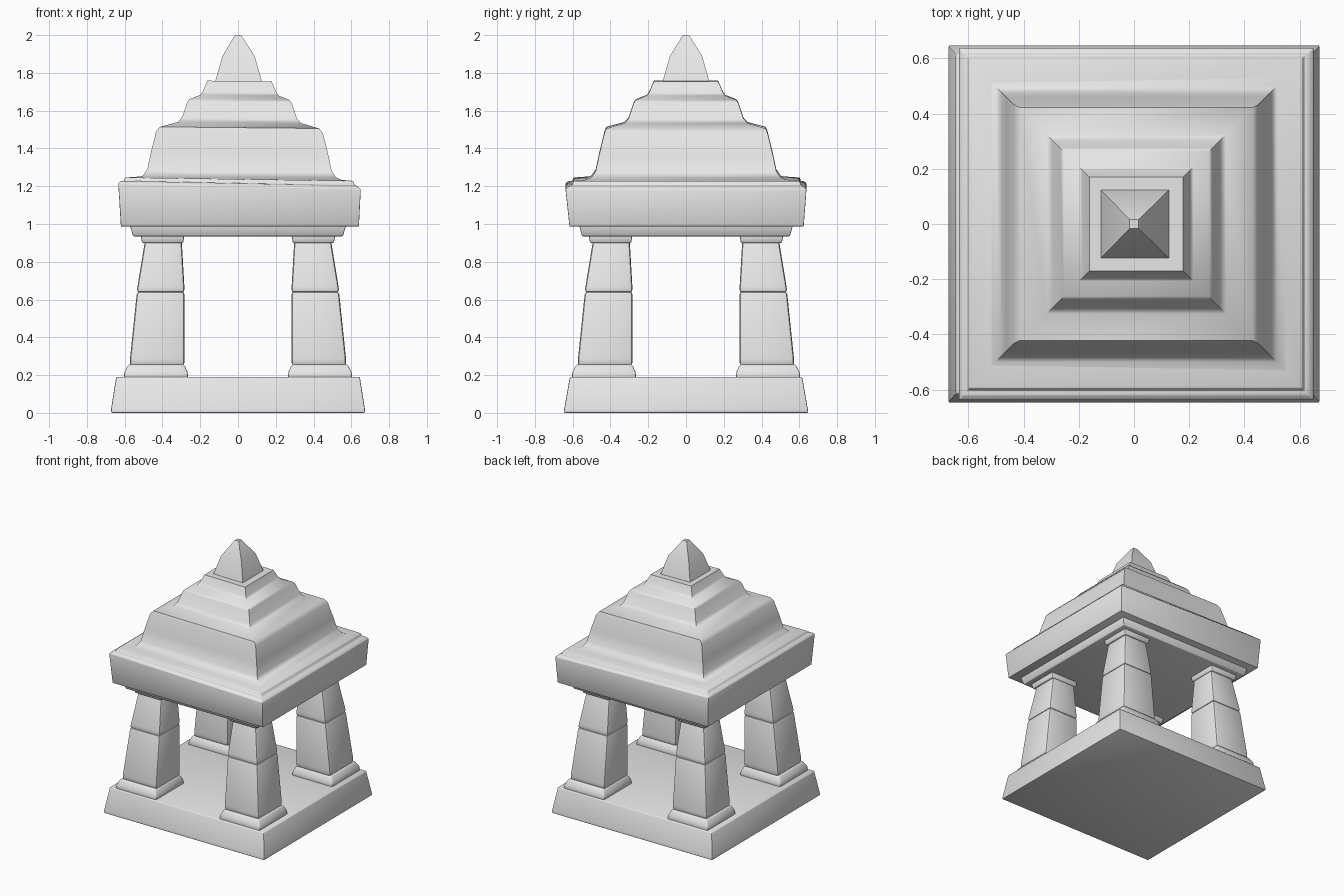
import bpy, bmesh, math

cube = bpy.data.objects.get("Cube")
if cube:
    bpy.data.objects.remove(cube, do_unlink=True)

stone = bpy.data.materials.new("grey_stone")
stone.use_nodes = True
GREY = (0.8, 0.8, 0.8, 1)
stone.diffuse_color = GREY
stone.node_tree.nodes["Principled BSDF"].inputs["Base Color"].default_value = GREY


def loft(name, rings, bevel=0.0, sx=1, sy=1, angle=40):
    """Stack rectangles (x0, x1, y0, y1, z, tilt along x) into a closed solid."""
    bm = bmesh.new()
    loops = []
    for x0, x1, y0, y1, z, tilt in rings:
        corners = ((x0, y0), (x1, y0), (x1, y1), (x0, y1))
        loops.append([bm.verts.new((x * sx, y * sy, z + tilt * x)) for x, y in corners])
    for low, high in zip(loops, loops[1:]):
        for i in range(4):
            j = (i + 1) % 4
            bm.faces.new((low[i], low[j], high[j], high[i]))
    bm.faces.new(loops[0][::-1])
    bm.faces.new(loops[-1])
    bmesh.ops.recalc_face_normals(bm, faces=bm.faces)
    if bevel:
        edges = [e for e in bm.edges if e.calc_face_angle(0) > 0.6]
        bmesh.ops.bevel(bm, geom=edges, offset=bevel, offset_type='OFFSET',
                        segments=2, profile=0.5, affect='EDGES', clamp_overlap=True)
    mesh = bpy.data.meshes.new(name)
    bm.to_mesh(mesh)
    bm.free()
    mesh.materials.append(stone)
    obj = bpy.data.objects.new(name, mesh)
    bpy.context.collection.objects.link(obj)
    bpy.ops.object.select_all(action='DESELECT')
    obj.select_set(True)
    bpy.context.view_layer.objects.active = obj
    bpy.ops.object.shade_smooth_by_angle(angle=math.radians(angle))
    return obj


def centred(half_x, half_y, z, dx=0.0, dy=0.0, tilt=0.0):
    return (dx - half_x, dx + half_x, dy - half_y, dy + half_y, z, tilt)


def square(inner, outer, z):
    return (inner, outer, inner, outer, z, 0)


# Floor platform
loft("base_platform", [centred(0.672, 0.648, 0), centred(0.672, 0.645, 0.02),
                       centred(0.645, 0.615, 0.19)], 0.006)

# Four leaning columns, each made of stacked stones
column_parts = {
    "plinth": ([(0.263, 0.605, 0.185), (0.268, 0.6, 0.22), (0.285, 0.58, 0.257)], 0.01),
    "lower_stone": ([(0.284, 0.572, 0.25), (0.283, 0.572, 0.285), (0.283, 0.535, 0.642)], 0.016),
    "upper_stone": ([(0.283, 0.536, 0.637), (0.284, 0.532, 0.67), (0.298, 0.492, 0.915)], 0.016),
    "capital": ([(0.29, 0.508, 0.9), (0.284, 0.515, 0.94)], 0.006),
}
for sx, side in ((1, "left"), (-1, "right")):
    for sy, end in ((-1, "front"), (1, "back")):
        for part, (levels, bevel) in column_parts.items():
            loft(f"column_{part}_{end}_{side}", [square(*lv) for lv in levels], bevel, sx, sy)

# Beam under the roof slab
loft("roof_beam", [centred(0.555, 0.55, 0.935), centred(0.572, 0.565, 0.99)], 0.004)

# Slightly tilted roof slab with a raised lip
loft("roof_slab", [centred(0.63, 0.62, 0.987, 0.01, 0.003),
                   centred(0.642, 0.638, 1.2, 0.008, 0, -0.025),
                   centred(0.625, 0.62, 1.215, 0.006, 0, -0.022),
                   centred(0.612, 0.607, 1.215, 0.006, 0.003, -0.018),
                   centred(0.603, 0.598, 1.237, 0.006, 0.003, -0.015),
                   centred(0.45, 0.45, 1.25, 0.006, 0, -0.015)], 0.004)

# Stepped roof with soft fillets at the foot of each tier
tiers = [(0.54, 1.24), (0.51, 1.252), (0.488, 1.285), (0.47, 1.37), (0.442, 1.485),
         (0.422, 1.51), (0.325, 1.537), (0.304, 1.562), (0.276, 1.645),
         (0.262, 1.66), (0.207, 1.682), (0.195, 1.7), (0.17, 1.757)]
loft("stepped_roof", [centred(h, h - 0.01 * (z < 1.5), z, 0.008, 0, -0.01) for h, z in tiers])

# Pointed finial
loft("spire", [centred(0.125, 0.125, 1.75, 0.003), centred(0.085, 0.085, 1.89, 0.003),
               centred(0.016, 0.016, 2.0)], angle=25)
